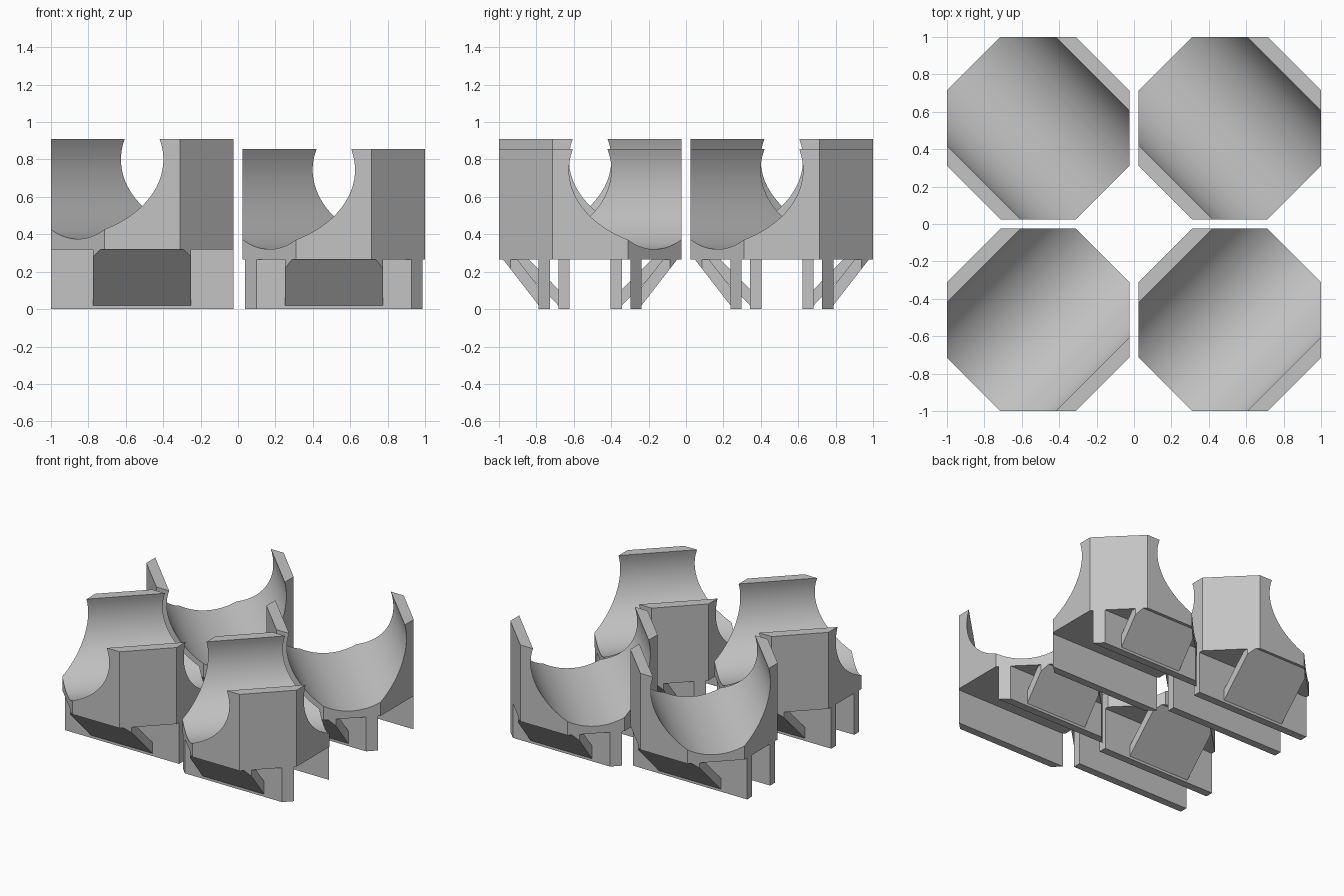
import bpy, bmesh
from math import pi, sin, cos, asin, sqrt, hypot
from mathutils import Matrix, Vector

CENTRE, HALF = 0.5125, 0.4875      # block centre offset, octagon apothem
BODY, TROUGH_R = 0.59, 0.425       # body height, trough radius
PLATE = 0.06                       # thickness of feet and braces

cube = bpy.data.objects.get("Cube")
if cube:
    bpy.data.objects.remove(cube, do_unlink=True)

grey = bpy.data.materials.new("plain grey")
grey.use_nodes = True
grey.diffuse_color = (0.55, 0.55, 0.55, 1)
grey.node_tree.nodes["Principled BSDF"].inputs["Base Color"].default_value = grey.diffuse_color


def prism(name, profile, half_length, angle, centre):
    """Sweep an (across, z) profile along a heading, trimmed to the octagon outline."""
    bm = bmesh.new()
    face = bm.faces.new([bm.verts.new((-half_length, a, z)) for a, z in profile])
    swept = bmesh.ops.extrude_face_region(bm, geom=[face])["geom"]
    moved = [v for v in swept if isinstance(v, bmesh.types.BMVert)]
    bmesh.ops.translate(bm, verts=moved, vec=(2 * half_length, 0, 0))
    bmesh.ops.rotate(bm, verts=bm.verts, matrix=Matrix.Rotation(angle, 3, "Z"))
    for i in range(8):
        normal = Vector((cos(i * pi / 4), sin(i * pi / 4), 0))
        cut = bmesh.ops.bisect_plane(
            bm, geom=bm.verts[:] + bm.edges[:] + bm.faces[:],
            plane_co=normal * HALF, plane_no=normal, clear_outer=True)
        edges = [e for e in cut["geom_cut"]
                 if isinstance(e, bmesh.types.BMEdge) and e.is_boundary]
        if edges:
            bmesh.ops.holes_fill(bm, edges=edges, sides=0)
    bmesh.ops.recalc_face_normals(bm, faces=bm.faces)
    mesh = bpy.data.meshes.new(name)
    bm.to_mesh(mesh)
    bm.free()
    mesh.materials.append(grey)
    obj = bpy.data.objects.new(name, mesh)
    obj.location = (*centre, 0)
    bpy.context.collection.objects.link(obj)
    return obj


def trough_profile(base):
    """Block section with a round channel sunk in the top."""
    top, wide, steps = base + BODY, HALF + 0.1, 48
    axis_z = base + 0.055 + TROUGH_R
    lip = asin((top - axis_z) / TROUGH_R)
    arc = []
    for i in range(steps + 1):
        t = lip - (pi + 2 * lip) * i / steps
        arc.append((TROUGH_R * cos(t), axis_z + TROUGH_R * sin(t)))
    return [(-wide, base), (wide, base), (wide, top)] + arc + [(-wide, top)]


def brace_profile(wall, reach, base):
    """Sloping plate from the foot of a wall out to the underside of the body."""
    run, rise = reach - wall, base - 0.02
    v = PLATE * hypot(run, rise) / run
    return [(wall, 0.02), (reach, base), (reach - v * run / rise, base), (wall, 0.02 + v)]


bodies = []
# the right-hand pair stands taller, with its feet closer together
for side, sx, base, wall, reach in (("right", -1, 0.32, 0.17, 0.467),
                                    ("left", 1, 0.265, 0.275, 0.465)):
    for row, sy in (("front", -1), ("back", 1)):
        centre = (sx * CENTRE, sy * CENTRE)
        tag = f"{row}_{side}"
        # octagonal body with its diagonal trough
        bodies.append(prism(f"{tag}_body", trough_profile(base), 1, -sy * pi / 4, centre))
        for end, s in (("front", -1), ("back", 1)):
            # upright foot
            foot = [(s * a, z) for a, z in ((wall - PLATE, 0), (wall, 0),
                                            (wall, base), (wall - PLATE, base))]
            prism(f"{tag}_{end}_foot", foot, 1, 0, centre)
            # sloping brace
            brace = [(s * a, z) for a, z in brace_profile(wall, reach, base)]
            prism(f"{tag}_{end}_brace", brace, 0.2625, 0, centre)

# smooth troughs, sharp block edges
bpy.ops.object.select_all(action="DESELECT")
for obj in bodies:
    obj.select_set(True)
bpy.context.view_layer.objects.active = bodies[0]
bpy.ops.object.shade_smooth_by_angle(angle=pi / 6)
